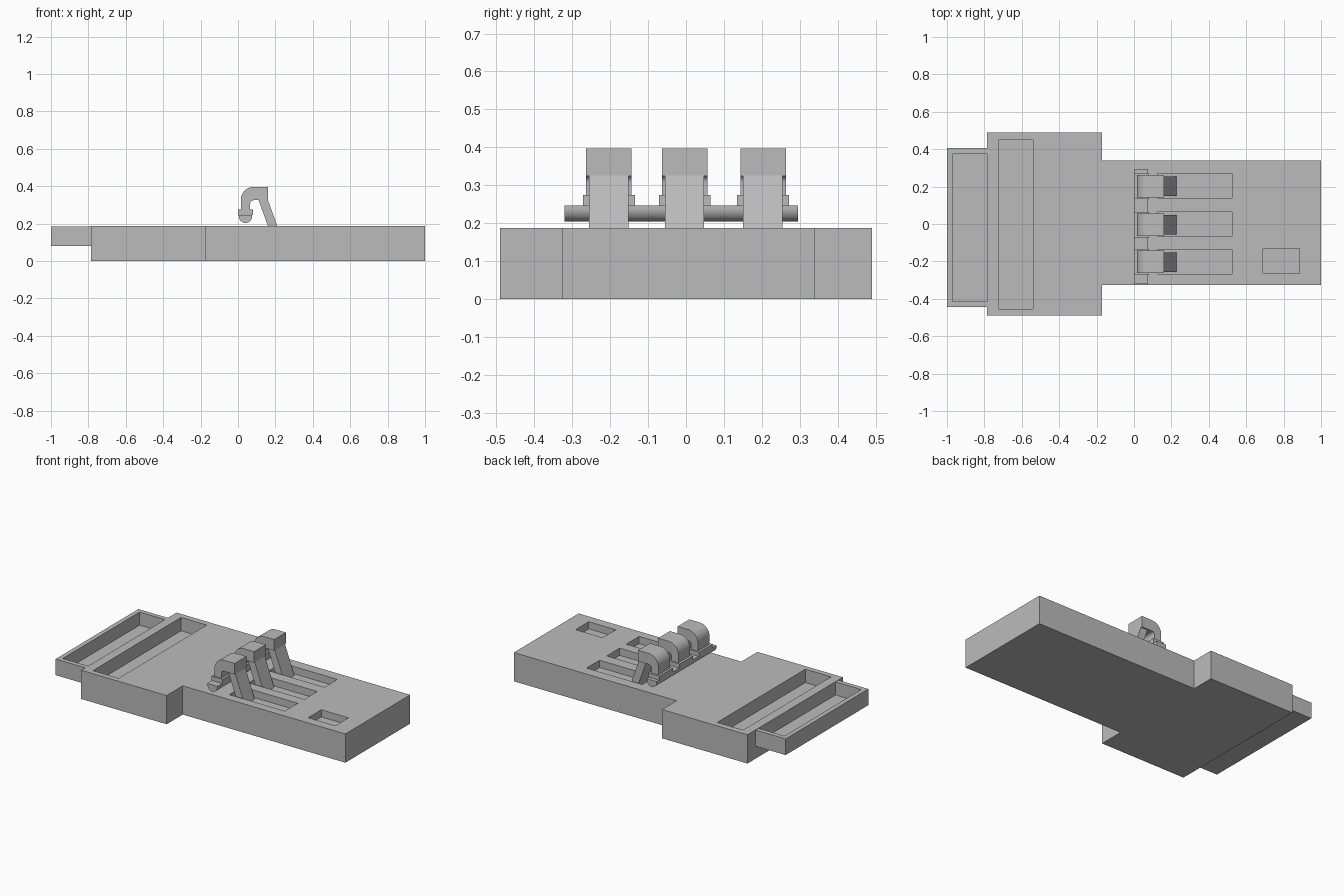
import bpy, bmesh, math

if "Cube" in bpy.data.objects:
    bpy.data.objects.remove(bpy.data.objects["Cube"])

grey = bpy.data.materials.new("plain_grey")
grey.use_nodes = True
colour = (0.5, 0.5, 0.5, 1)
grey.diffuse_color = colour
grey.node_tree.nodes["Principled BSDF"].inputs["Base Color"].default_value = colour


def prism(name, outline, low, high, axis="z"):
    """Extrude an outline along z (xy outline) or along y (xz outline)."""
    def place(a, b, d):
        return (a, b, d) if axis == "z" else (a, d, b)
    bm = bmesh.new()
    face = bm.faces.new([bm.verts.new(place(a, b, low)) for a, b in outline])
    ext = bmesh.ops.extrude_face_region(bm, geom=[face])
    moved = [v for v in ext["geom"] if isinstance(v, bmesh.types.BMVert)]
    bmesh.ops.translate(bm, verts=moved, vec=place(0, 0, high - low))
    bmesh.ops.recalc_face_normals(bm, faces=bm.faces)
    mesh = bpy.data.meshes.new(name)
    bm.to_mesh(mesh)
    bm.free()
    mesh.materials.append(grey)
    obj = bpy.data.objects.new(name, mesh)
    bpy.context.collection.objects.link(obj)
    return obj


def rect(x0, x1, y0, y1):
    return [(x0, y0), (x1, y0), (x1, y1), (x0, y1)]


def arc(cx, cz, r, start, end, steps):
    angles = [math.radians(start + (end - start) * i / steps) for i in range(steps + 1)]
    return [(cx + r * math.cos(a), cz + r * math.sin(a)) for a in angles]


def smooth(obj):
    bpy.ops.object.select_all(action="DESELECT")
    obj.select_set(True)
    bpy.context.view_layer.objects.active = obj
    bpy.ops.object.shade_smooth_by_angle(angle=math.radians(35))


def cut(target, outline, floor):
    cutter = prism("pocket_cutter", outline, floor, 0.3)
    mod = target.modifiers.new("pocket", "BOOLEAN")
    mod.operation = "DIFFERENCE"
    mod.solver = "EXACT"
    mod.object = cutter
    bpy.ops.object.select_all(action="DESELECT")
    target.select_set(True)
    bpy.context.view_layer.objects.active = target
    bpy.ops.object.modifier_apply(modifier=mod.name)
    bpy.data.objects.remove(cutter)


TOP = 0.187
SLOT_FLOOR = 0.14
HOOK_Y = (-0.203, -0.003, 0.203)

# Stepped base slab with its recesses
base = prism("base_slab", [(-0.785, -0.49), (-0.17, -0.49), (-0.17, -0.325), (1, -0.325),
                           (1, 0.34), (-0.17, 0.34), (-0.17, 0.49), (-0.785, 0.49)], 0, TOP)
cut(base, rect(-0.725, -0.54, -0.455, 0.45), 0.1)
cut(base, rect(0.69, 0.885, -0.265, -0.13), SLOT_FLOOR)
for y in HOOK_Y:
    cut(base, rect(0.125, 0.525, y - 0.065, y + 0.068), SLOT_FLOOR)

# Shallow tray on the left end
tray = prism("end_tray", rect(-1, -0.785, -0.445, 0.405), 0.08, 0.185)
cut(tray, rect(-0.97, -0.785, -0.415, 0.375), 0.1)

# Half-round bar joining the hooks
bar = prism("cross_bar", arc(0.04, 0.24, 0.036, 180, 360, 16) + [(0.076, 0.247), (0.004, 0.247)],
            -0.32, 0.295, "y")
smooth(bar)

# Hooks: curved arm, foot clamp and slanted leg
arm_outline = (arc(0.085, 0.327, 0.07, 90, 180, 10) + [(0.015, 0.27), (0.065, 0.27)]
               + arc(0.083, 0.307, 0.018, 180, 90, 5) + [(0.16, 0.325), (0.16, 0.397)])
leg_outline = [(0.11, 0.326), (0.16, 0.326), (0.227, SLOT_FLOOR), (0.177, SLOT_FLOOR)]
for label, y in zip(("right", "middle", "left"), HOOK_Y):
    smooth(prism(label + "_hook_arm", arm_outline, y - 0.06, y + 0.06, "y"))
    prism(label + "_hook_clamp", rect(0, 0.08, 0.245, 0.275), y - 0.068, y + 0.068, "y")
    prism(label + "_hook_leg", leg_outline, y - 0.053, y + 0.051, "y")
